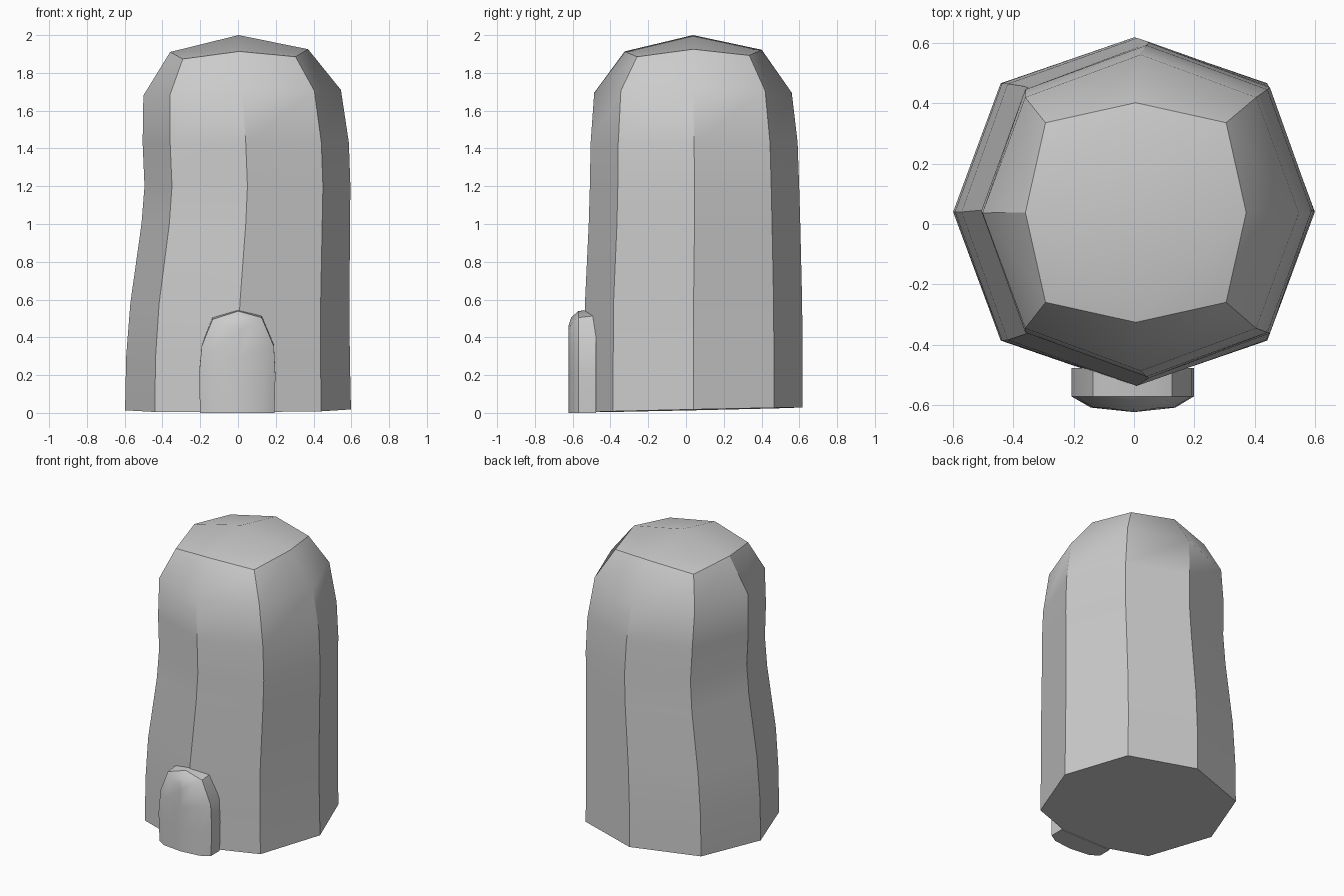
import bpy, bmesh
from math import radians

if "Cube" in bpy.data.objects:
    bpy.data.objects.remove(bpy.data.objects["Cube"])


def finish(name, bm, angle):
    bmesh.ops.remove_doubles(bm, verts=bm.verts, dist=0.0005)
    bmesh.ops.recalc_face_normals(bm, faces=bm.faces)
    mesh = bpy.data.meshes.new(name)
    bm.to_mesh(mesh)
    bm.free()
    ob = bpy.data.objects.new(name, mesh)
    bpy.context.collection.objects.link(ob)
    bpy.ops.object.select_all(action='DESELECT')
    ob.select_set(True)
    bpy.context.view_layer.objects.active = ob
    bpy.ops.object.shade_smooth_by_angle(angle=radians(angle))


def bridge(bm, a, b, closed):
    n = len(a)
    for i in range(n if closed else n - 1):
        j = (i + 1) % n
        bm.faces.new((a[i], a[j], b[j], b[i]))


# Tower body: eight-sided rings (z, centre x, centre y, radius x, radius y,
# diagonal factor, diagonal drop, tilt along x, tilt along y)
RINGS = [
    (0.016, 0.000, 0.040, 0.598, 0.577, 0.737, 0.0, 0.004, 0.022),
    (0.30, 0.000, 0.040, 0.592, 0.577, 0.737, 0.0, 0.0, 0.0),
    (0.58, 0.010, 0.040, 0.580, 0.575, 0.737, 0.0, 0.0, 0.0),
    (1.00, 0.041, 0.045, 0.552, 0.560, 0.733, 0.0, 0.0, 0.0),
    (1.20, 0.050, 0.045, 0.545, 0.554, 0.733, 0.0, 0.0, 0.0),
    (1.43, 0.041, 0.043, 0.546, 0.548, 0.733, 0.0, 0.0, 0.0),
    (1.695, 0.022, 0.037, 0.523, 0.523, 0.730, 0.0, 0.028, 0.0),
    (1.918, 0.006, 0.038, 0.365, 0.363, 0.818, 0.035, 0.02, 0.012),
]
bm = bmesh.new()
loops = []
for z, cx, cy, rx, ry, k, drop, tx, ty in RINGS:
    ring = []
    for u, v in ((1, 0), (1, 1), (0, 1), (-1, 1), (-1, 0), (-1, -1), (0, -1), (1, -1)):
        diag = u * v != 0
        f = k if diag else 1
        dx, dy = u * rx * f, v * ry * f
        ring.append(bm.verts.new((cx + dx, cy + dy,
                                  z + tx * dx + ty * dy - (drop if diag else 0))))
    loops.append(ring)
for a, b in zip(loops, loops[1:]):
    bridge(bm, a, b, True)
bm.faces.new(loops[0])
# Low roof: four quads meeting at the peak
top, peak = loops[-1], bm.verts.new((0.003, 0.037, 2.0))
for i in range(0, 8, 2):
    bm.faces.new((top[i], top[i + 1], top[(i + 2) % 8], peak))
finish("tower_body", bm, 32)

# Door: arched slab lofted from back to bulging front
ARCH = [(-0.2, 0), (-0.207, 0.2), (-0.192, 0.36), (-0.135, 0.505), (0, 0.55),
        (0.125, 0.515), (0.19, 0.36), (0.198, 0.2), (0.193, 0)]
LAYERS = [(-0.476, 1.0, 1.0), (-0.57, 1.0, 0.98),
          (-0.607, 0.69, 0.92), (-0.622, 0.0, 0.84)]
bm = bmesh.new()
loops = [[bm.verts.new((x * sx, y, z * sz)) for x, z in ARCH] for y, sx, sz in LAYERS]
for a, b in zip(loops, loops[1:]):
    bridge(bm, a, b, False)
bm.faces.new(loops[0])
bm.faces.new([l[0] for l in loops] + [l[-1] for l in loops[-2::-1]])
finish("door", bm, 35)
